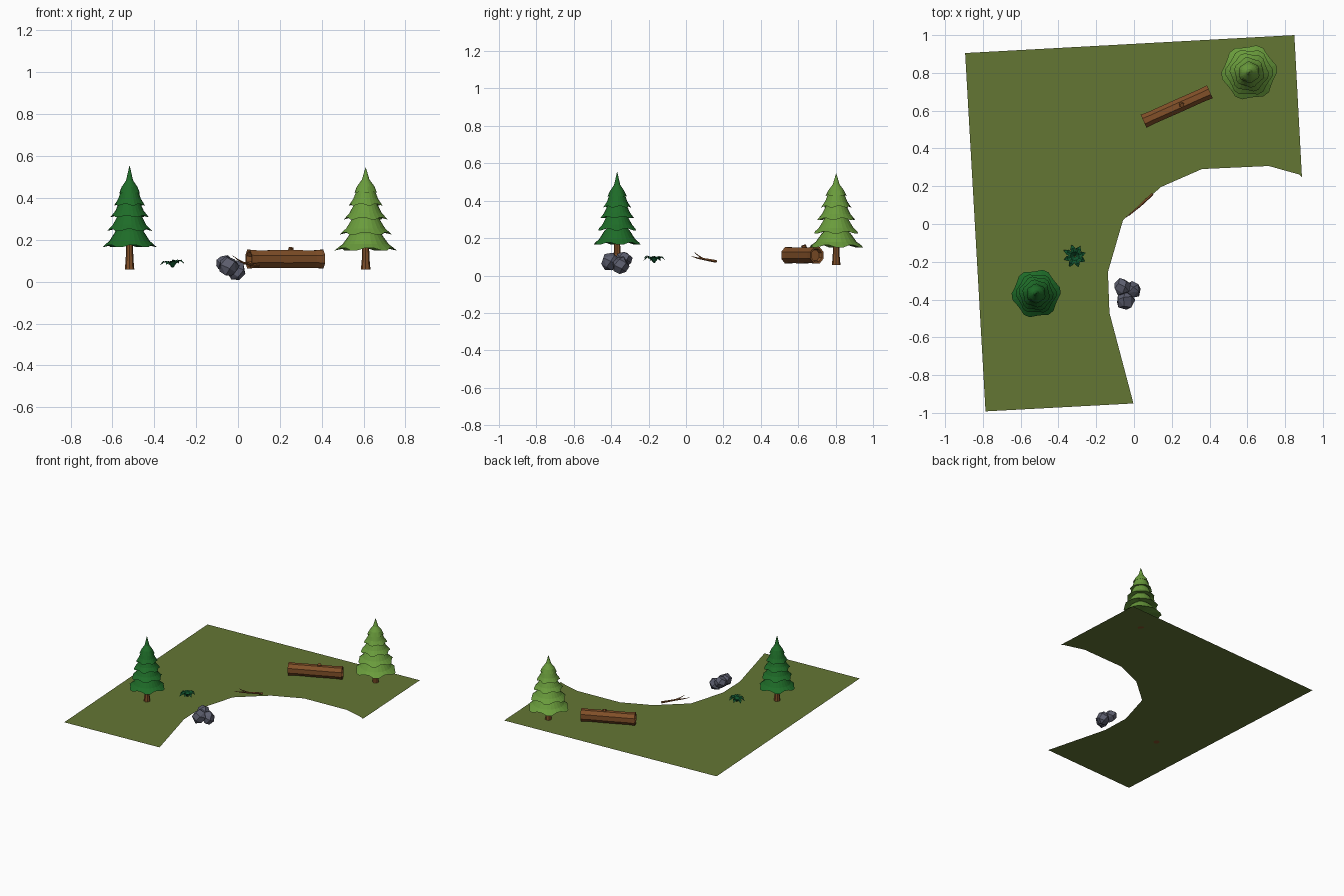
import bpy, bmesh, math, random
from mathutils import Vector, Matrix

if "Cube" in bpy.data.objects:
    bpy.data.objects.remove(bpy.data.objects["Cube"])

random.seed(4)
GROUND_Z = 0.057


def material(name, r, g, b):
    m = bpy.data.materials.new(name)
    lin = [((c / 255 + 0.055) / 1.055) ** 2.4 for c in (r, g, b)]
    m.diffuse_color = (*lin, 1)
    m.use_nodes = True
    m.node_tree.nodes["Principled BSDF"].inputs["Base Color"].default_value = m.diffuse_color
    return m


grass = material("olive grass", 100, 118, 52)
dark_green = material("dark pine green", 30, 108, 40)
light_green = material("light pine green", 106, 156, 60)
bark = material("bark brown", 130, 80, 40)
stone = material("blue grey stone", 92, 94, 110)
leaf_green = material("deep leaf green", 16, 84, 46)


def finish(name, bm, mat, recalc=True):
    if recalc:
        bmesh.ops.recalc_face_normals(bm, faces=bm.faces)
    me = bpy.data.meshes.new(name)
    bm.to_mesh(me)
    bm.free()
    me.materials.append(mat)
    ob = bpy.data.objects.new(name, me)
    bpy.context.collection.objects.link(ob)
    return ob


def loft(bm, loops):
    """Skin a list of equal-length point loops and cap both ends."""
    rings = [[bm.verts.new(p) for p in lp] for lp in loops]
    n = len(rings[0])
    for a, b in zip(rings, rings[1:]):
        for i in range(n):
            j = (i + 1) % n
            bm.faces.new((a[i], a[j], b[j], b[i]))
    bm.faces.new(rings[0][::-1])
    bm.faces.new(rings[-1])


def circle(x, y, z, r, n, ragged=0.0, phase=0.0):
    """Horizontal ring; ragged pulls in and lifts every second pair of points."""
    pts = []
    for i in range(n):
        a = math.tau * i / n + phase
        cut = ragged * ((i // 2) % 2)
        rr = r * (1 - cut)
        pts.append((x + rr * math.cos(a), y + rr * math.sin(a), z + cut * r * 0.9))
    return pts


def tube(bm, pts, radii, n=6):
    """Round rod through a few points."""
    pts = [Vector(p) for p in pts]
    loops = []
    for i, p in enumerate(pts):
        d = pts[min(i + 1, len(pts) - 1)] - pts[max(i - 1, 0)]
        q = d.to_track_quat('Z', 'Y')
        loops.append([p + q @ Vector((radii[i] * math.cos(math.tau * k / n),
                                      radii[i] * math.sin(math.tau * k / n), 0))
                      for k in range(n)])
    loft(bm, loops)


# Ground with the curved bite on its front right
outline = [(-.894, .905), (-.786, -.992), (-.003, -.95), (-.13, -.47), (-.138, -.254),
           (-.058, .021), (.143, .196), (.36, .291), (.714, .307), (.875, .262),
           (.889, .249), (.849, 1.0)]
bm = bmesh.new()
bm.faces.new([bm.verts.new((x, y, GROUND_Z)) for x, y in outline])
finish("ground", bm, grass, recalc=False)


# Pine trees: trunk plus five flared skirts, the last ending in a spire
def pine(name, x, y, tip, tiers, mat):
    bm = bmesh.new()
    loft(bm, [circle(x, y, GROUND_Z, .023, 8), circle(x, y, .10, .019, 8),
              circle(x, y, .24, .013, 8)])
    finish(name + "_trunk", bm, bark)
    bm = bmesh.new()
    n = 24
    for k, (z, r) in enumerate(tiers):
        ph = k * 0.9
        loops = [circle(x, y, z + .02, r * .35, n, 0, ph),
                 circle(x, y, z, r, n, .09, ph),
                 circle(x, y, z + .030, r * .74, n, 0, ph)]
        if k < len(tiers) - 1:
            loops += [circle(x, y, z + .075, r * .52, n, 0, ph),
                      circle(x, y, z + .105, r * .28, n, 0, ph)]
        else:
            loops += [circle(x, y, z + .062, r * .32, n, 0, ph),
                      circle(x, y, tip, .001, n, 0, ph)]
        loft(bm, loops)
    finish(name + "_foliage", bm, mat)


pine("dark_pine", -.518, -.368, .553,
     [(.165, .130), (.242, .108), (.308, .092), (.365, .074), (.422, .052)], dark_green)
pine("light_pine", .61, .803, .545,
     [(.150, .148), (.225, .126), (.298, .104), (.365, .081), (.425, .057)], light_green)

# Fallen log: eight sided, flared at both ends, with sunken end faces
bm = bmesh.new()
stations = [(-.165, .028), (-.19, .034), (-.192, .044), (-.15, .041), (0, .042),
            (.15, .041), (.192, .044), (.19, .034), (.165, .028)]
loft(bm, [[(s, r * .93 * math.cos(math.tau * (i + .5) / 8),
            r * 1.1 * math.sin(math.tau * (i + .5) / 8)) for i in range(8)]
          for s, r in stations])
log = finish("fallen_log", bm, bark)
log.matrix_world = Matrix.Translation((.226, .622, .108)) @ Matrix.Rotation(math.radians(24), 4, 'Z')
bm = bmesh.new()
tube(bm, [(.250, .634, .13), (.252, .632, .150), (.254, .628, .162)], [.018, .014, .013])
finish("log_stub", bm, bark)

# Forked twig
bm = bmesh.new()
tube(bm, [(.098, .160, .076), (.03, .095, .088), (-.012, .06, .094), (-.05, .03, .103)],
     [.008, .006, .004, .001], 5)
tube(bm, [(.03, .095, .088), (.0, .068, .105), (-.025, .045, .124)], [.005, .003, .001], 5)
finish("forked_twig", bm, bark)


# Cluster of three faceted boulders
def boulder(name, centre, size, phase):
    bm = bmesh.new()
    for i in range(16):
        z = 1 - 2 * (i + .5) / 16
        a = i * 2.39996 + phase
        s = math.sqrt(1 - z * z)
        k = random.uniform(.93, 1.08)
        bm.verts.new([c + r * k * d for c, r, d in
                      zip(centre, size, (s * math.cos(a), s * math.sin(a), z))])
    bmesh.ops.convex_hull(bm, input=bm.verts)
    bmesh.ops.dissolve_limit(bm, angle_limit=.2, verts=bm.verts, edges=bm.edges)
    finish(name, bm, stone)


boulder("boulder_back", (-.063, -.333, .086), (.047, .047, .045), 0)
boulder("boulder_right", (-.008, -.350, .052), (.045, .046, .050), 1.3)
boulder("boulder_front", (-.046, -.405, .072), (.050, .050, .050), 2.1)

# Small plant: arching folded leaves around a centre
bm = bmesh.new()
profile = [(.004, .004, .068), (.024, .011, .092), (.045, .014, .096), (.068, 0, .082)]
for i in range(8):
    a = math.tau * i / 8 + .3
    k = random.uniform(.85, 1.02)
    lift = random.uniform(-.006, .010)
    c, s = math.cos(a), math.sin(a)
    rows = []
    for r, w, z in profile:
        rows.append([bm.verts.new((-.312 + r * k * c - t * w * s, -.170 + r * k * s + t * w * c,
                                   z + lift * r / .045 + abs(t) * w * .35))
                     for t in ((-1, 0, 1) if w else (0,))])
    for p, q in zip(rows, rows[1:]):
        for j in range(2):
            if len(q) == 3:
                bm.faces.new((p[j], q[j], q[j + 1], p[j + 1]))
            else:
                bm.faces.new((p[j], q[0], p[j + 1]))
finish("leafy_plant", bm, leaf_green, recalc=False)
